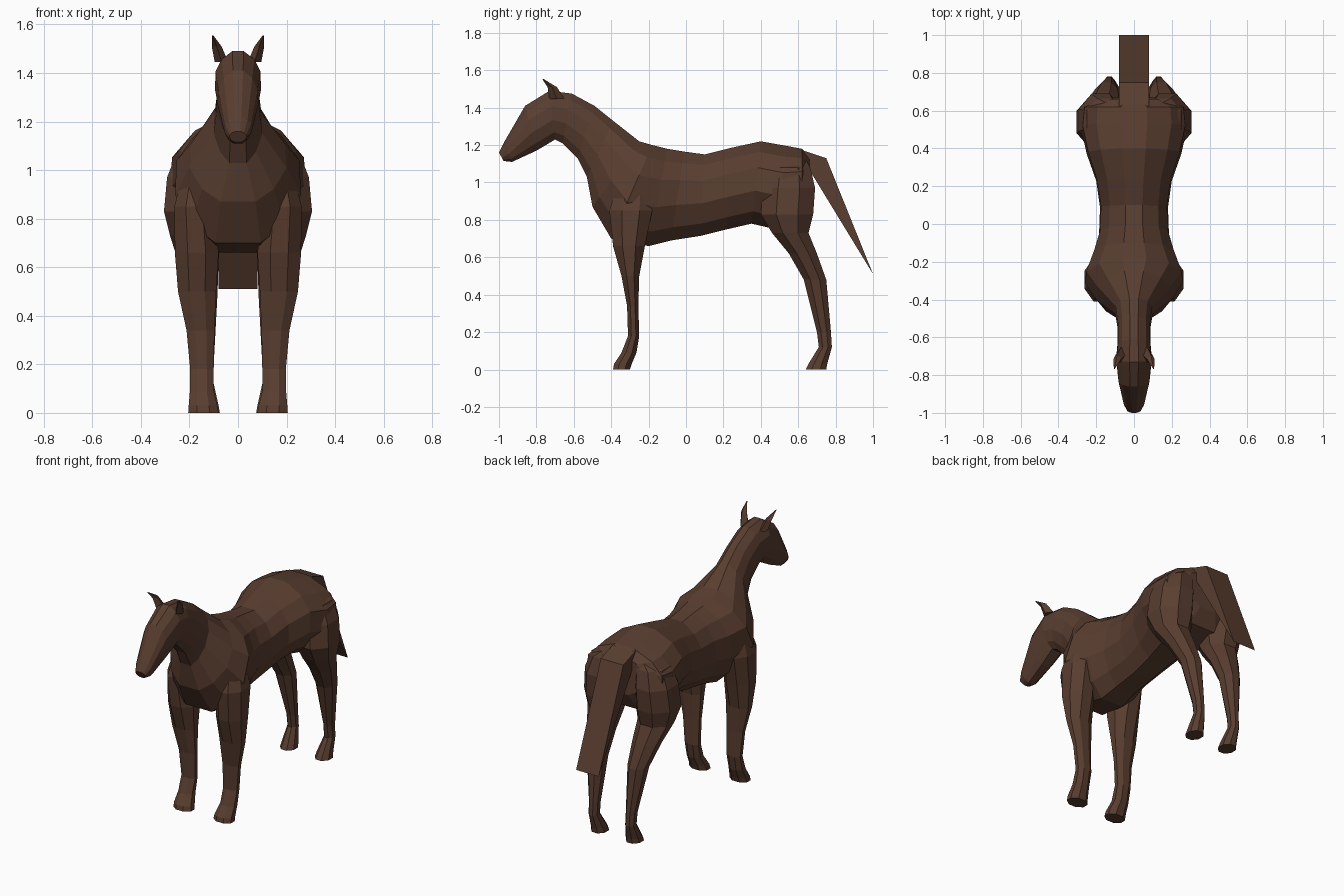
import bpy, bmesh, math

brown = bpy.data.materials.new("dark brown coat")
brown.diffuse_color = (0.10, 0.047, 0.029, 1)


def loft(name, rings, mirror=False):
    """Skin a list of equal-length point rings and cap both ends."""
    bm = bmesh.new()
    vr = [[bm.verts.new(p) for p in r] for r in rings]
    n = len(vr[0])
    for a, b in zip(vr, vr[1:]):
        for i in range(n):
            j = (i + 1) % n
            bm.faces.new((a[i], a[j], b[j], b[i]))
    bm.faces.new(vr[0])
    bm.faces.new(vr[-1][::-1])
    bmesh.ops.recalc_face_normals(bm, faces=bm.faces)
    me = bpy.data.meshes.new(name)
    bm.to_mesh(me)
    bm.free()
    me.materials.append(brown)
    ob = bpy.data.objects.new(name, me)
    bpy.context.collection.objects.link(ob)
    if mirror:
        ob.modifiers.new("mirror", 'MIRROR')
    return ob


# Body, neck and head: one loft, each station runs from underside to topline
half = [(0, .36), (.15, .74), (.4, 1), (.68, .97), (.87, .71), (1, .25)]


def body_ring(yb, zb, yt, zt, w):
    right = [(w * f, yb + (yt - yb) * t, zb + (zt - zb) * t) for t, f in half]
    return right + [(-x, y, z) for x, y, z in reversed(right)]


stations = [
    (-.975, 1.115, -1.0, 1.16, .035),   # muzzle
    (-.93, 1.11, -.97, 1.22, .055),
    (-.80, 1.17, -.86, 1.41, .083),
    (-.70, 1.23, -.73, 1.49, .095),     # poll and cheek
    (-.66, 1.21, -.61, 1.475, .088),
    (-.58, 1.13, -.49, 1.41, .088),     # neck
    (-.53, 1.03, -.39, 1.33, .10),
    (-.50, .87, -.25, 1.22, .20),       # chest
    (-.40, .70, -.18, 1.20, .26),       # shoulder
    (-.20, .66, -.10, 1.18, .215),
    (-.08, .69, -.01, 1.165, .185),
    (.08, .715, .10, 1.15, .18),        # waist
    (.22, .75, .24, 1.185, .20),
    (.35, .78, .40, 1.22, .25),
    (.48, .75, .54, 1.195, .28),        # croup
    (.62, .80, .62, 1.18, .27),
    (.67, .90, .66, 1.14, .16),
]
loft("body_neck_and_head", [body_ring(*s) for s in stations])


# Legs: eight-sided rings given by height and x / y extents
def leg_ring(z, x0, x1, y0, y1):
    k = 1 / math.cos(math.pi / 8)
    pts = []
    for i in range(8):
        a = math.pi / 4 * (i + .5)
        pts.append(((x0 + x1) / 2 + (x1 - x0) / 2 * k * math.cos(a),
                    (y0 + y1) / 2 + (y1 - y0) / 2 * k * math.sin(a), z))
    return pts


front = [
    (0, .08, .205, -.39, -.30), (.03, .085, .203, -.385, -.29),
    (.09, .10, .198, -.345, -.265), (.18, .10, .197, -.31, -.25),
    (.34, .097, .212, -.315, -.255), (.50, .09, .247, -.345, -.25),
    (.66, .08, .26, -.39, -.22), (.85, .10, .262, -.41, -.18),
    (1.0, .11, .225, -.36, -.20),
]
hind = [
    (0, .075, .172, .64, .75), (.03, .08, .168, .655, .755),
    (.12, .10, .16, .71, .78), (.20, .10, .162, .70, .775),
    (.48, .085, .205, .63, .75), (.62, .08, .245, .55, .70),
    (.73, .075, .28, .46, .655), (.83, .06, .305, .40, .68),
    (.97, .06, .292, .41, .69), (1.08, .06, .25, .44, .665),
    (1.14, .06, .15, .50, .63),
]
loft("front_legs", [leg_ring(*r) for r in front], mirror=True)
loft("hind_legs", [leg_ring(*r) for r in hind], mirror=True)

# Ears: small four-sided spikes leaning out and forward
ear = [(.068, -.69, 1.445, .028, .04), (.088, -.715, 1.51, .02, .025),
       (.104, -.766, 1.554, .003, .003)]
loft("ears", [[(x + a, y, z), (x, y + b, z), (x - a, y, z), (x, y - b, z)]
              for x, y, z, a, b in ear], mirror=True)

# Tail: side profile extruded across its width
tail = [(.60, 1.18), (.75, 1.13), (1.0, .51), (.64, 1.10)]
loft("tail", [[(x, y, z) for y, z in tail] for x in (-.08, .08)])
